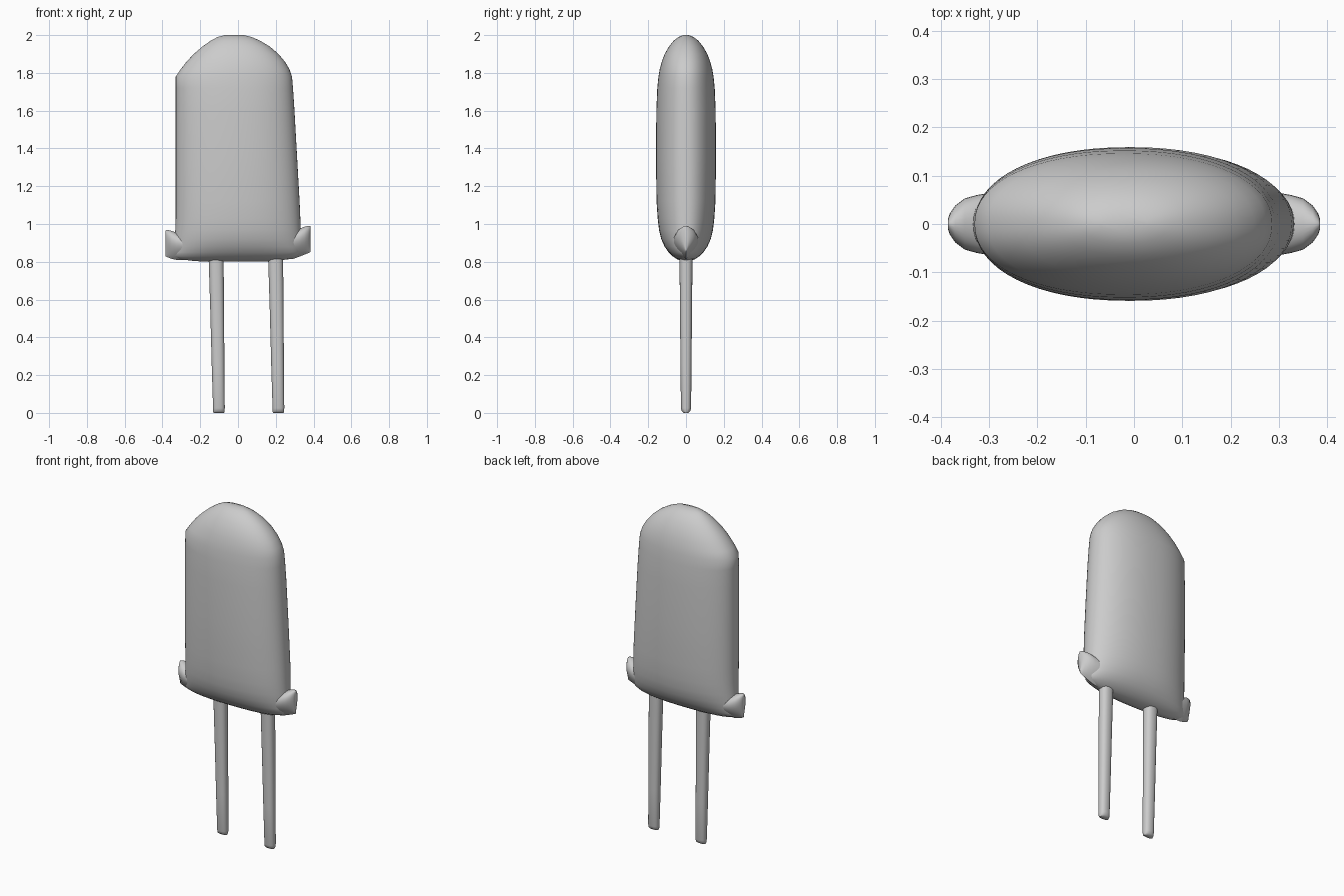
import bpy, bmesh
from math import cos, sin, pi, copysign


def spow(v, e):
    return copysign(abs(v) ** e, v)


def skin(name, rings, angle=0.9):
    """Join rings of points into a closed, smooth-shaded skin."""
    bm = bmesh.new()
    loops = [[bm.verts.new(p) for p in ring] for ring in rings]
    n = len(loops[0])
    for a, b in zip(loops, loops[1:]):
        for i in range(n):
            j = (i + 1) % n
            bm.faces.new((a[i], a[j], b[j], b[i]))
    bm.faces.new(loops[0])
    bm.faces.new(loops[-1])
    bmesh.ops.recalc_face_normals(bm, faces=bm.faces[:])
    mesh = bpy.data.meshes.new(name)
    bm.to_mesh(mesh)
    bm.free()
    ob = bpy.data.objects.new(name, mesh)
    bpy.context.collection.objects.link(ob)
    bpy.context.view_layer.objects.active = ob
    ob.select_set(True)
    bpy.ops.object.shade_smooth_by_angle(angle=angle)
    ob.select_set(False)
    return ob


def oval(z, x0, x1, hy, e=0.92, n=64):
    """Horizontal rounded section between x0 and x1 with half depth hy."""
    c, r = (x0 + x1) / 2, (x1 - x0) / 2
    return [(c + r * spow(cos(2 * pi * i / n), e),
             hy * spow(sin(2 * pi * i / n), e), z) for i in range(n)]


def teardrop(x, z0, z1, hy, n=32):
    """Upright section, pointed at the bottom and round at the top."""
    return [(x, hy * sin(2 * pi * i / n),
             z0 + (z1 - z0) * (0.5 + 0.5 * cos(2 * pi * i / n)) ** 0.6)
            for i in range(n)]


# Flattened bulb: z, left x, right x, half depth
body = [
    (0.802, -0.20, 0.17, 0.015), (0.806, -0.25, 0.22, 0.030),
    (0.815, -0.31, 0.27, 0.050), (0.83, -0.345, 0.31, 0.072),
    (0.85, -0.345, 0.335, 0.092), (0.88, -0.34, 0.335, 0.113),
    (0.92, -0.335, 0.334, 0.131), (0.97, -0.332, 0.332, 0.143),
    (1.03, -0.33, 0.33, 0.150), (1.12, -0.33, 0.326, 0.156),
    (1.35, -0.33, 0.313, 0.159), (1.60, -0.33, 0.299, 0.157),
    (1.72, -0.33, 0.291, 0.152), (1.78, -0.33, 0.286, 0.146),
    (1.82, -0.303, 0.272, 0.139), (1.86, -0.272, 0.248, 0.128),
    (1.90, -0.234, 0.214, 0.113), (1.94, -0.188, 0.168, 0.090),
    (1.97, -0.145, 0.118, 0.066), (1.99, -0.108, 0.072, 0.040),
    (2.0, -0.07, 0.03, 0.014)]
skin("bulb_body", [oval(*s) for s in body])

# Side lugs at the base
lug = [(0.22, 0.81, 0.96, 0.070), (0.29, 0.815, 0.965, 0.066),
       (0.325, 0.827, 0.975, 0.060), (0.35, 0.837, 0.985, 0.053),
       (0.37, 0.845, 0.99, 0.038), (0.381, 0.850, 0.99, 0.022),
       (0.385, 0.853, 0.987, 0.010)]
for name, side, drop in (("right_lug", 1, 0), ("left_lug", -1, 0.022)):
    skin(name, [teardrop(side * x, max(z0 - drop, 0.81), z1 - drop, hy)
                for x, z0, z1, hy in lug])

# Tapered wire legs: z, left x, right x, half depth
leg = [(0.0, -0.130, -0.074, 0.012), (0.008, -0.132, -0.071, 0.022),
       (0.025, -0.132, -0.070, 0.027), (0.25, -0.139, -0.072, 0.029),
       (0.55, -0.147, -0.074, 0.032), (0.90, -0.158, -0.077, 0.035)]
for name, shift in (("left_leg", 0), ("right_leg", 0.315)):
    skin(name, [oval(z, a + shift, b + shift, h, 0.85, 24)
                for z, a, b, h in leg])
